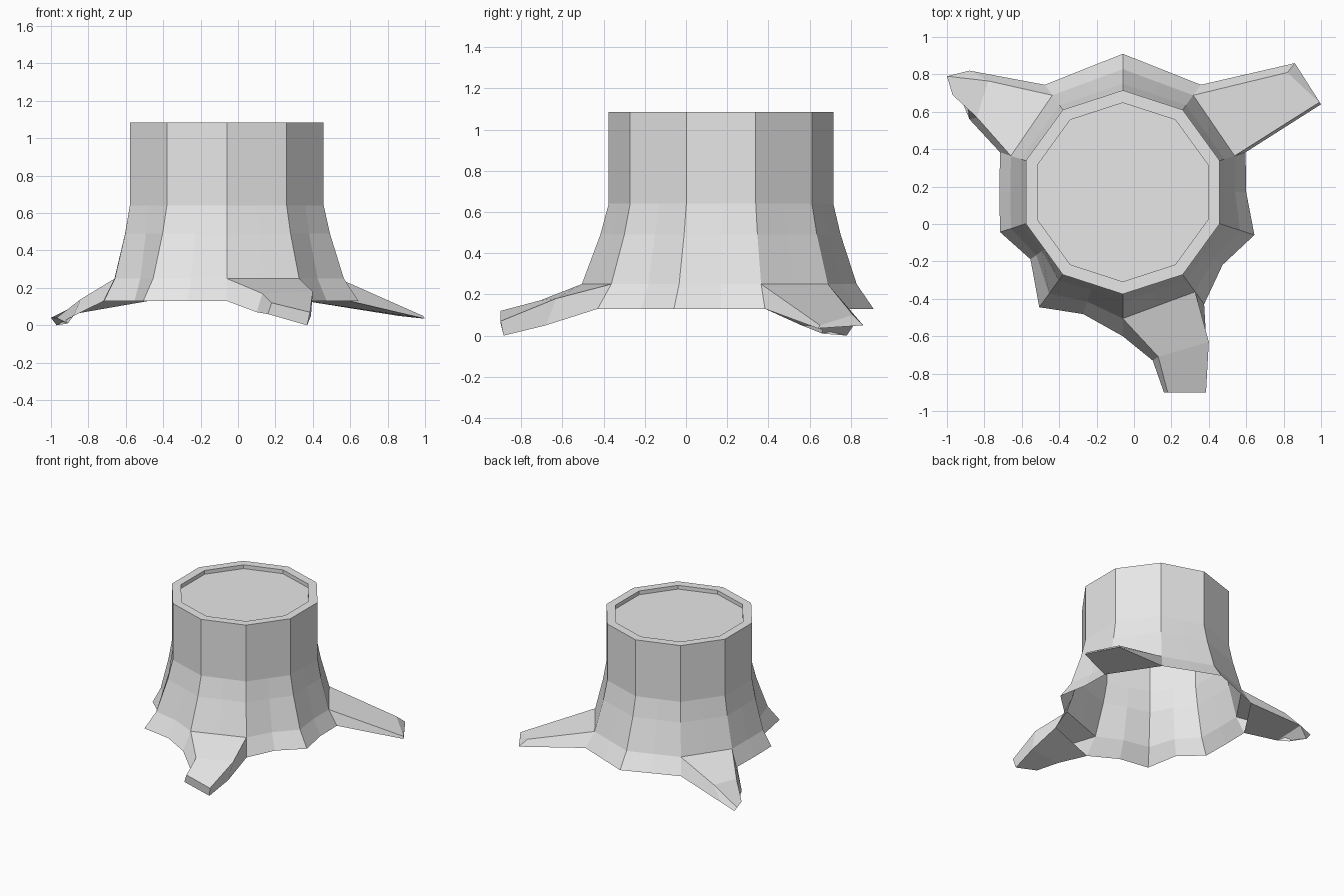
import bpy
import bmesh
from math import radians, cos, sin
from mathutils import Vector

if "Cube" in bpy.data.objects:
    bpy.data.objects.remove(bpy.data.objects["Cube"], do_unlink=True)

GREY = (0.8, 0.8, 0.8, 1)
grey = bpy.data.materials.new("plain grey")
grey.use_nodes = True
grey.diffuse_color = GREY
grey.node_tree.nodes["Principled BSDF"].inputs["Base Color"].default_value = GREY

CENTRE = Vector((-0.06, 0.17, 0))
TRUNK_R, RIM_R = 0.545, 0.478
TOP_Z, FLOOR_Z = 1.085, 1.055
# height and amount of flare for each ring, top to bottom
RINGS = [(TOP_Z, 0), (0.64, 0), (0.49, 0.18), (0.25, 0.58), (0.13, 1)]

# foot radius at each ridge, and in the hollow that follows it (None = flat)
RIDGES = {18: 0.69, 54: 0.71, 90: 0.74, 126: 0.71, 162: 0.69,
          198: 0.69, 234: 0.76, 270: 0.77, 306: 0.74, 342: 0.74}
HOLLOWS = {18: None, 54: None, 90: None, 126: None, 162: 0.66,
           198: 0.61, 234: 0.685, 270: None, 306: 0.66, 342: 0.66}
ROOT_RIDGES = (18, 126, 270)


def polar(angle, radius, z):
    a = radians(angle)
    return CENTRE + Vector((radius * cos(a), radius * sin(a), z))


def ridge(angle, ring):
    z, flare = RINGS[ring]
    return polar(angle, TRUNK_R + flare * (RIDGES[angle] - TRUNK_R), z)


def hollow(angle, ring):
    z, flare = RINGS[ring]
    foot = HOLLOWS[angle]
    if foot is None or ring < 2:
        return (ridge(angle, ring) + ridge((angle + 36) % 360, ring)) / 2
    flat = TRUNK_R * cos(radians(18))
    return polar(angle + 18, flat + flare * (foot - flat), z)


def finish(name, bm, recalc=False):
    if recalc:
        bmesh.ops.recalc_face_normals(bm, faces=bm.faces)
    mesh = bpy.data.meshes.new(name)
    bm.to_mesh(mesh)
    bm.free()
    mesh.materials.append(grey)
    obj = bpy.data.objects.new(name, mesh)
    bpy.context.collection.objects.link(obj)


def bridge(bm, upper, lower, skip=()):
    n = len(upper)
    for i in range(n):
        if i not in skip:
            j = (i + 1) % n
            bm.faces.new((upper[i], lower[i], lower[j], upper[j]))


# Trunk: fluted shell, open underneath, with gaps where the roots join
bm = bmesh.new()
rows = []
for ring in range(len(RINGS)):
    row = []
    for angle in RIDGES:
        row += [bm.verts.new(ridge(angle, ring)), bm.verts.new(hollow(angle, ring))]
    rows.append(row)
angles = list(RIDGES)
gaps = [2 * angles.index(a) + k for a in ROOT_RIDGES for k in (0, 1)]
for ring in range(len(rows) - 1):
    bridge(bm, rows[ring], rows[ring + 1], gaps if ring == 3 else ())

# Raised rim and sunken cut face
rim = [bm.verts.new(polar(a, RIM_R, TOP_Z)) for a in angles]
floor = [bm.verts.new(polar(a, RIM_R, FLOOR_Z)) for a in angles]
for i in range(len(angles)):
    j = (i + 1) % len(angles)
    outer = rows[0]
    k = (2 * i + 2) % len(outer)
    bm.faces.new((rim[i], outer[2 * i], outer[2 * i + 1], outer[k], rim[j]))
bridge(bm, floor, rim)
bm.faces.new(floor)
finish("stump_trunk", bm)


# Roots: four-sided lofts from the gaps, corners ordered
# first top, second top, second bottom, first bottom
def root(name, angle, sections):
    nxt = angle + 36
    base = [ridge(angle, 3), ridge(nxt, 3), ridge(nxt, 4), ridge(angle, 4)]
    bm = bmesh.new()
    loops = [[bm.verts.new(p) for p in s] for s in [base] + sections]
    for a, b in zip(loops, loops[1:]):
        bridge(bm, a, b)
    bm.faces.new(loops[-1])
    finish(name, bm)


root("front_root", 270, [
    [(0.13, -0.71, 0.17), (0.40, -0.63, 0.18), (0.39, -0.68, 0.05), (0.10, -0.73, 0.07)],
    [(0.18, -0.90, 0.12), (0.385, -0.90, 0.07), (0.37, -0.885, 0), (0.16, -0.90, 0.06)]])
root("back_left_root", 18, [
    [(0.99, 0.65, 0.05), (0.82, 0.81, 0.10), (0.86, 0.86, 0.05), (1.0, 0.64, 0.035)]])
root("back_right_root", 126, [
    [(-0.78, 0.765, 0.15), (-0.84, 0.57, 0.14), (-0.88, 0.56, 0.05), (-0.88, 0.82, 0.06)],
    [(-1.0, 0.79, 0.04), (-0.97, 0.69, 0.04), (-0.91, 0.66, 0.01), (-0.97, 0.78, 0)]])
